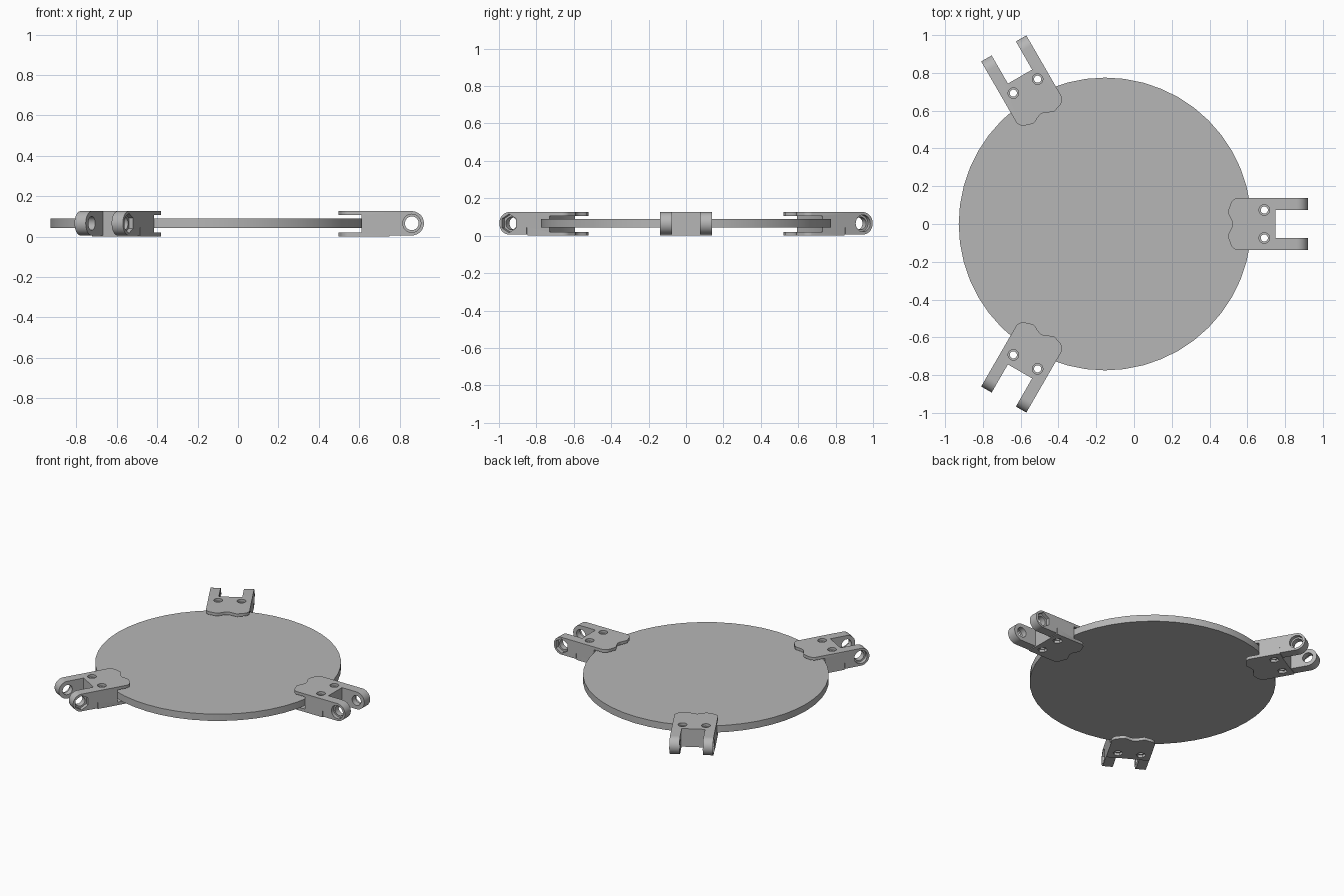
import bpy, bmesh
from math import pi, sin, cos, radians
from mathutils import Matrix, Vector

cube = bpy.data.objects.get("Cube")
if cube:
    bpy.data.objects.remove(cube)

grey = bpy.data.materials.new("plain grey")
grey.use_nodes = True
COLOUR = (0.47, 0.47, 0.47, 1)
grey.diffuse_color = COLOUR
grey.node_tree.nodes["Principled BSDF"].inputs["Base Color"].default_value = COLOUR

CENTRE = Vector((-0.153, 0, 0))   # middle of the disc
RADIUS = 0.775
MID_Z = 0.066
HALF_WIDTH = 0.138


def add(name, bm):
    bmesh.ops.recalc_face_normals(bm, faces=bm.faces)
    mesh = bpy.data.meshes.new(name)
    bm.to_mesh(mesh)
    bm.free()
    mesh.materials.append(grey)
    obj = bpy.data.objects.new(name, mesh)
    bpy.context.collection.objects.link(obj)
    return obj


def prism(name, points, offset):
    """Extrude a closed loop of 3D points by an offset."""
    bm = bmesh.new()
    face = bm.faces.new([bm.verts.new(p) for p in points])
    made = bmesh.ops.extrude_face_region(bm, geom=[face])["geom"]
    verts = [v for v in made if isinstance(v, bmesh.types.BMVert)]
    bmesh.ops.translate(bm, verts=verts, vec=offset)
    return add(name, bm)


def cylinder(name, centre, radius, depth, sides, axis="Z"):
    turn = Matrix.Rotation(pi / 2, 4, "X") if axis == "Y" else Matrix()
    bm = bmesh.new()
    bmesh.ops.create_cone(bm, cap_ends=True, segments=sides, radius1=radius,
                          radius2=radius, depth=depth,
                          matrix=Matrix.Translation(centre) @ turn)
    return add(name, bm)


def box(name, low, high):
    low, high = Vector(low), Vector(high)
    bm = bmesh.new()
    bmesh.ops.create_cube(bm, size=1, matrix=Matrix.Translation((low + high) / 2)
                          @ Matrix.Diagonal((*(high - low), 1)))
    return add(name, bm)


def arc(cx, cy, r, start, end, steps):
    angles = [radians(start + (end - start) * i / steps) for i in range(steps + 1)]
    return [(cx + r * cos(a), cy + r * sin(a)) for a in angles]


def shade(obj):
    bpy.ops.object.select_all(action="DESELECT")
    obj.select_set(True)
    bpy.context.view_layer.objects.active = obj
    bpy.ops.object.shade_smooth_by_angle(angle=radians(25))


# Round flat plate
disc = cylinder("round_plate", CENTRE + Vector((0, 0, MID_Z)), RADIUS, 0.047, 48)

# Bracket body: side profile with rounded arm ends and a slightly deeper lower jaw
side = [(0.48, 0.126)] + arc(0.86, MID_Z, 0.06, 90, -90, 20)
side += [(0.75, 0.006), (0.75, 0), (0.48, 0)]
bracket = prism("bracket_1", [(x, -HALF_WIDTH, z) for x, z in side],
                (0, 2 * HALF_WIDTH, 0))

# Plan outline with rounded jaw corners and a faintly hollow front edge
corner = arc(0.558, 0.09, 0.05, 95, 170, 8)
hollow = [(0.509 + 0.012 * cos(pi * t / 12), 0.006 * t) for t in range(11, -1, -1)]
half = [(1, 0.15), (0.6, 0.15)] + corner + hollow
outline = half + [(x, -y) for x, y in reversed(half[:-1])]
plan = prism("plan_cutter", [(x, y, -0.1) for x, y in outline], (0, 0, 0.4))

# Cutters: disc slot, gap between arms, screw holes and pivot holes
cutters = [
    cylinder("slot_cutter", CENTRE + Vector((0, 0, 0.0635)), RADIUS + 0.002, 0.085, 96),
    box("gap_cutter", (0.748, -0.074, -0.1), (1, 0.074, 0.3)),
    cylinder("pivot_cutter", (0.86, 0, MID_Z), 0.034, 1, 24, "Y"),
    cylinder("pivot_round_cutter", (0.86, -HALF_WIDTH, MID_Z), 0.045, 0.05, 24, "Y"),
    cylinder("pivot_hex_cutter", (0.86, HALF_WIDTH, MID_Z), 0.05, 0.05, 6, "Y"),
]
for s in (-1, 1):
    y = s * 0.074
    cutters += [
        cylinder("screw_cutter", (0.69, y, MID_Z), 0.019, 1, 20),
        cylinder("screw_head_cutter", (0.69, y, 0.126), 0.028, 0.036, 20),
        cylinder("screw_nut_cutter", (0.69, y, 0), 0.031, 0.036, 6),
        box("notch_cutter", (0.747, s * HALF_WIDTH - 0.006, -0.01),
            (0.751, s * HALF_WIDTH + 0.006, 0.045)),
    ]

for tool in [plan] + cutters:
    mod = bracket.modifiers.new(tool.name, "BOOLEAN")
    mod.operation = "INTERSECT" if tool is plan else "DIFFERENCE"
    mod.solver = "EXACT"
    mod.object = tool
    tool.hide_render = True

# Bake the cuts, then drop the cutters
bpy.context.view_layer.update()
baked = bpy.data.meshes.new_from_object(
    bracket.evaluated_get(bpy.context.evaluated_depsgraph_get()))
bracket.modifiers.clear()
bracket.data = baked
baked.materials.clear()
baked.materials.append(grey)
for tool in [plan] + cutters:
    bpy.data.objects.remove(tool)

shade(disc)
shade(bracket)

# Three brackets evenly spaced around the plate
for i in (1, 2):
    twin = bracket.copy()
    twin.name = f"bracket_{i + 1}"
    twin.matrix_world = (Matrix.Translation(CENTRE)
                         @ Matrix.Rotation(i * 2 * pi / 3, 4, "Z")
                         @ Matrix.Translation(-CENTRE))
    bpy.context.collection.objects.link(twin)
